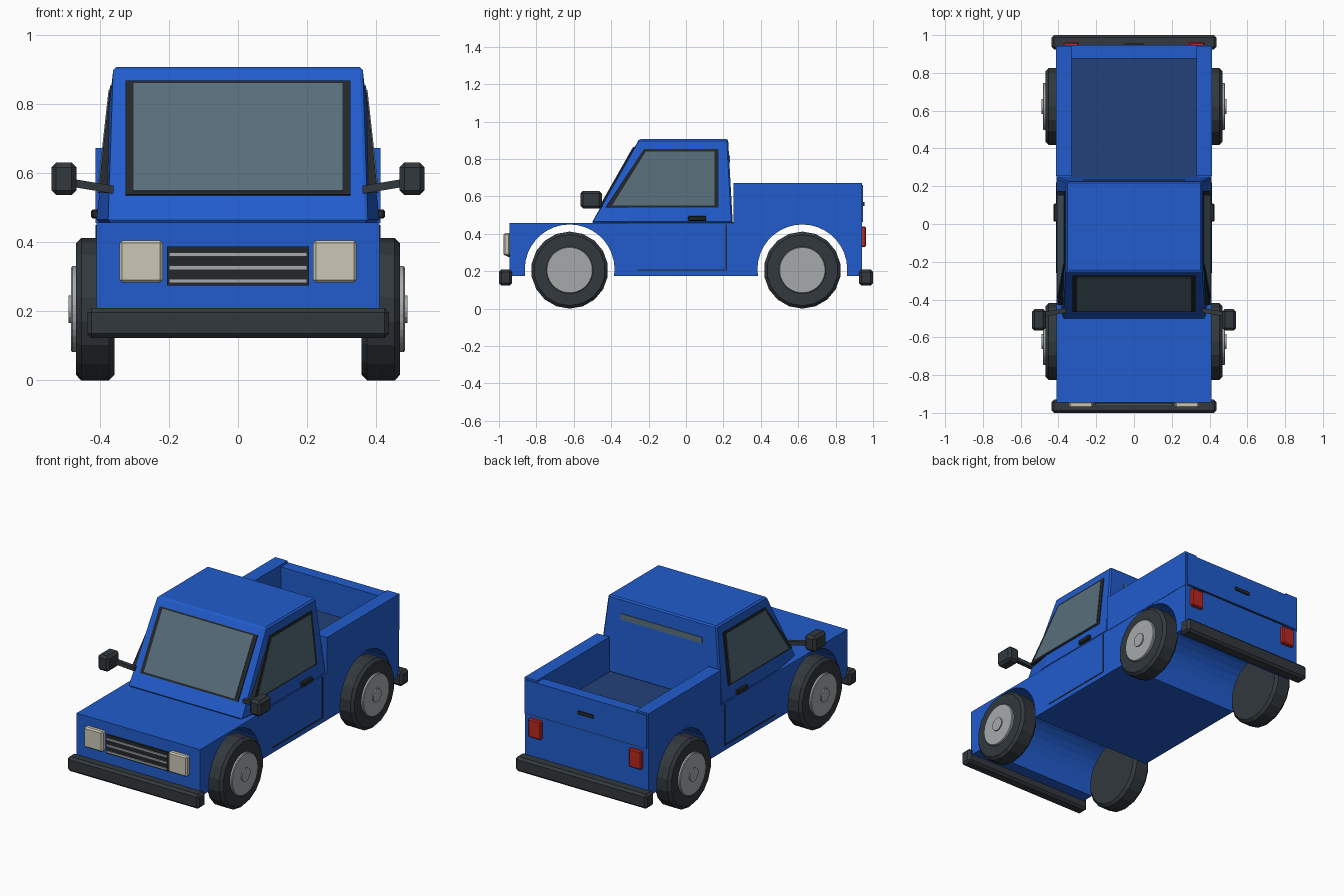
import bpy, bmesh
from math import sin, cos, pi
from mathutils import Vector

cube = bpy.data.objects.get("Cube")
if cube:
    bpy.data.objects.remove(cube, do_unlink=True)


def material(name, rgb):
    m = bpy.data.materials.new(name)
    m.use_nodes = True
    m.diffuse_color = (*rgb, 1)
    m.node_tree.nodes["Principled BSDF"].inputs["Base Color"].default_value = (*rgb, 1)
    return m


BLUE = material("blue paint", (.015, .107, .61))
BED = material("bed floor blue", (.017, .053, .19))
GLASS = material("window glass", (.095, .155, .195))
DARK = material("dark rubber", (.032, .04, .047))
BLACK = material("black trim", (.017, .02, .022))
SILVER = material("silver", (.38, .4, .41))
CREAM = material("headlight cream", (.6, .57, .47))
RED = material("tail light red", (.5, .02, .013))


def finish(name, bm, mat, bevel=0):
    bmesh.ops.recalc_face_normals(bm, faces=bm.faces)
    mesh = bpy.data.meshes.new(name)
    bm.to_mesh(mesh)
    bm.free()
    mesh.materials.append(mat)
    ob = bpy.data.objects.new(name, mesh)
    bpy.context.collection.objects.link(ob)
    if bevel:
        mod = ob.modifiers.new("edge bevel", 'BEVEL')
        mod.width = bevel
        mod.segments = 1
        mod.limit_method = 'ANGLE'
        mod.angle_limit = .7
    return ob


def prism(name, outline, offset, mat, bevel=0):
    """Extrude a closed 3D outline along an offset vector."""
    bm = bmesh.new()
    face = bm.faces.new([bm.verts.new(p) for p in outline])
    ext = bmesh.ops.extrude_face_region(bm, geom=[face])
    verts = [v for v in ext["geom"] if isinstance(v, bmesh.types.BMVert)]
    bmesh.ops.translate(bm, verts=verts, vec=offset)
    return finish(name, bm, mat, bevel)


def box(name, x, y, z, mat, bevel=0):
    outline = [(x[0], y[0], z[0]), (x[1], y[0], z[0]), (x[1], y[1], z[0]), (x[0], y[1], z[0])]
    return prism(name, outline, (0, 0, z[1] - z[0]), mat, bevel)


def disc(name, x0, x1, y, z, r, sides, mat, bevel=0):
    ring = [(x0, y + r * cos(2 * pi * (i + .5) / sides), z + r * sin(2 * pi * (i + .5) / sides))
            for i in range(sides)]
    return prism(name, ring, (x1 - x0, 0, 0), mat, bevel)


# Lower body with wheel arches cut through its whole width
AXLE, WHEEL_Z, ARCH, HALF = .622, .21, .24, .41
profile = [(-.945, .175)]
for centre in (-AXLE, AXLE):
    for i in range(21):
        a = pi + .146 - (pi + .292) * i / 20
        profile.append((centre + ARCH * cos(a), WHEEL_Z + ARCH * sin(a)))
profile += [(.94, .175), (.94, .457), (-.945, .457)]
prism("lower_body", [(-HALF, y, z) for y, z in profile], (2 * HALF, 0, 0), BLUE)

# Cab: tapered hull with narrowed windscreen corners
BASE, ROOF = .457, .907
bm = bmesh.new()
for s in (-1, 1):
    for x, y, z in ((.36, -.25, ROOF), (.36, .225, ROOF), (.375, -.505, BASE),
                    (.41, -.3, BASE), (.41, .25, BASE)):
        bm.verts.new((s * x, y, z))
bmesh.ops.convex_hull(bm, input=bm.verts)
bmesh.ops.dissolve_limit(bm, angle_limit=.01, verts=bm.verts, edges=bm.edges)
finish("cab", bm, BLUE, .008)

# Windscreen frame and glass on the sloping front
slope = Vector((0, -.45, .255)).normalized()


def screen(name, half, z0, z1, depth, mat):
    pts = [(x, -.505 + .255 * (z - BASE) / (ROOF - BASE), z)
           for x, z in ((-half, z0), (half, z0), (half, z1), (-half, z1))]
    prism(name, pts, slope * depth, mat)


screen("windscreen_frame", .325, .535, .865, .005, BLACK)
screen("windscreen_glass", .302, .545, .857, .008, GLASS)

# Rear window strip
prism("rear_window", [(x, .25 - .025 * (z - BASE) / .45, z)
                      for x, z in ((-.27, .785), (.27, .785), (.27, .82), (-.27, .82))],
      (0, .004, 0), GLASS)

# Load bed
box("bed_floor", (-.335, .335), (.24, .88), (.455, .462), BED)
box("tailgate", (-.4, .4), (.877, .947), (.462, .66), BLUE)
box("tailgate_seam", (-.4, .4), (.93, .942), (.456, .463), BLACK)
box("tailgate_handle", (-.05, .05), (.945, .955), (.55, .57), BLACK)

# Bumpers, grille and slats
for name, y in (("front_bumper", (-1, -.93)), ("rear_bumper", (.925, 1))):
    box(name, (-.437, .437), y, (.123, .21), DARK, .013)
box("grille", (-.205, .205), (-.955, -.94), (.275, .388), BLACK)
for z in (.288, .326, .364):
    box("grille_slat", (-.2, .2), (-.962, -.95), (z - .006, z + .006), SILVER)


def side_window(name, s, corners, lift, mat):
    """Window slab lying in the tapered plane of the cab side."""
    pts = [(s * (.36 + .05 * (ROOF - z) / .45 + lift), y, z) for y, z in corners]
    prism(name, pts, (-s * .03, 0, 0), mat)


for s, side in ((1, "left"), (-1, "right")):
    def span(a, b):
        return tuple(sorted((s * a, s * b)))

    # Side windows
    side_window(side + "_window_frame", s,
                [(-.43, .542), (.174, .542), (.174, .853), (-.225, .853)], .004, BLACK)
    side_window(side + "_window_glass", s,
                [(-.395, .552), (.153, .552), (.153, .84), (-.215, .84)], .007, GLASS)

    # Bed side wall
    box(side + "_bed_wall", span(.33, .412), (.255, .942), (.455, .672), BLUE)

    # Door seams and handle
    box(side + "_door_rear_seam", span(.405, .412), (.212, .22), (.205, .45), BLACK)
    box(side + "_door_bottom_seam", span(.405, .412), (-.26, .22), (.203, .21), BLACK)
    box(side + "_door_handle", span(.395, .425), (.012, .108), (.468, .495), BLACK, .005)

    # Mirror and its arm
    box(side + "_mirror", span(.467, .54), (-.565, -.45), (.536, .63), DARK, .014)
    prism(side + "_mirror_arm", [(s * .36, -.47, z) for z in (.54, .563)]
          + [(s * .48, -.49, z) for z in (.583, .56)], (0, .025, 0), DARK)

    # Lights
    box(side + "_headlight", span(.217, .343), (-.975, -.94), (.283, .405), CREAM, .008)
    box(side + "_tail_light", span(.292, .375), (.935, .962), (.33, .44), RED, .006)

    # Wheels
    for end, y in (("front", -AXLE), ("rear", AXLE)):
        label = side + "_" + end
        disc(label + "_tyre", s * .357, s * .469, y, WHEEL_Z - .004, .206, 18, DARK, .016)
        disc(label + "_rim", s * .45, s * .483, y, WHEEL_Z - .004, .125, 32, SILVER, .004)
        disc(label + "_hub", s * .47, s * .49, y, WHEEL_Z - .004, .04, 16, SILVER)
